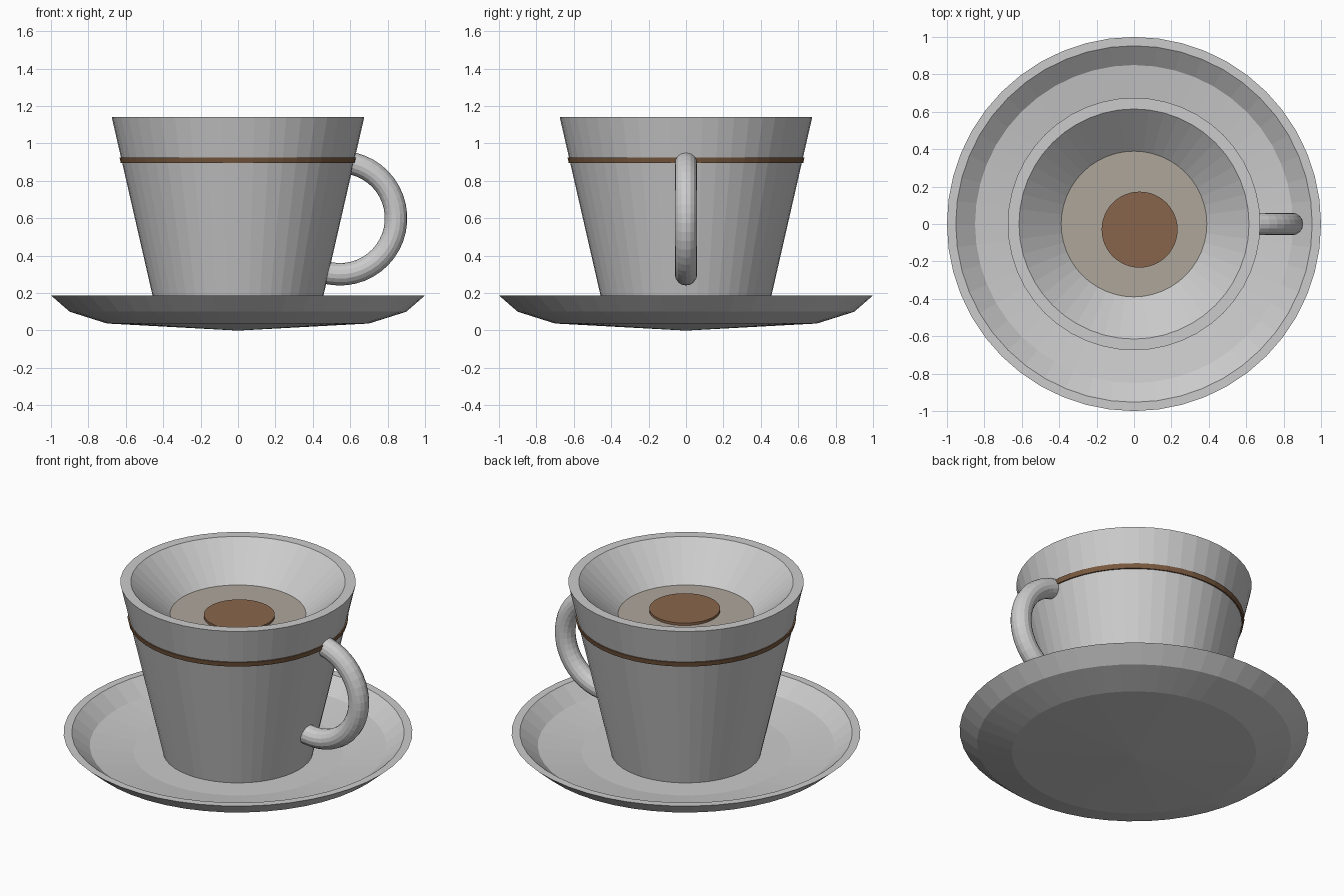
import bpy
import bmesh
from math import cos, sin, pi, radians

if "Cube" in bpy.data.objects:
    bpy.data.objects.remove(bpy.data.objects["Cube"])

SIDES = 48


def material(name, color):
    mat = bpy.data.materials.new(name)
    mat.diffuse_color = (*color, 1)
    mat.use_nodes = True
    mat.node_tree.nodes["Principled BSDF"].inputs["Base Color"].default_value = mat.diffuse_color
    return mat


def finish(name, bm, mat=None):
    bmesh.ops.recalc_face_normals(bm, faces=bm.faces)
    mesh = bpy.data.meshes.new(name)
    bm.to_mesh(mesh)
    bm.free()
    ob = bpy.data.objects.new(name, mesh)
    bpy.context.collection.objects.link(ob)
    if mat:
        mesh.materials.append(mat)
    return ob


def skin(bm, rings, closed=False):
    """Join neighbouring rings with quads; cap the ends unless closed."""
    n = len(rings[0])
    last = len(rings) if closed else len(rings) - 1
    for i in range(last):
        a, b = rings[i], rings[(i + 1) % len(rings)]
        for k in range(n):
            j = (k + 1) % n
            bm.faces.new((a[k], a[j], b[j], b[k]))
    if not closed:
        bm.faces.new(rings[0])
        bm.faces.new(rings[-1])


def lathe(name, profile, mat=None, center=(0, 0), closed=False):
    """Turn an (r, z) profile around a vertical axis."""
    bm = bmesh.new()
    rings = [[bm.verts.new((center[0] + r * cos(2 * pi * k / SIDES),
                            center[1] + r * sin(2 * pi * k / SIDES), z))
              for k in range(SIDES)] for r, z in profile]
    skin(bm, rings, closed)
    return finish(name, bm, mat)


def arc_tube(name, cx, cz, major, minor, start, end, steps=24, sides=16):
    """Round tube following an arc in the xz plane."""
    bm = bmesh.new()
    rings = []
    for i in range(steps + 1):
        a = radians(start + (end - start) * i / steps)
        ring = []
        for k in range(sides):
            t = 2 * pi * k / sides
            r = major + minor * cos(t)
            ring.append(bm.verts.new((cx + r * cos(a), minor * sin(t), cz + r * sin(a))))
        rings.append(ring)
    skin(bm, rings)
    return finish(name, bm)


cream = material("cream", (0.42, 0.38, 0.33))
brown = material("brown", (0.25, 0.13, 0.07))
band_brown = material("band_brown", (0.19, 0.10, 0.05))

# Saucer with a shallow dished floor and flat rim
lathe("saucer", [(0.015, 0.0), (0.70, 0.037), (0.90, 0.10), (1.0, 0.187),
                 (0.953, 0.187), (0.85, 0.105), (0.60, 0.068), (0.015, 0.06)])

# Tapered cup with a sloping inner wall
lathe("cup", [(0.40, 0.066), (0.43, 0.068), (0.675, 1.14), (0.615, 1.14),
              (0.375, 0.925)])

# Drink surface and the darker round patch on it
lathe("drink", [(0.38, 0.925), (0.392, 0.938)], cream)
lathe("drink_patch", [(0.203, 0.93), (0.203, 0.953)], brown, (0.03, -0.03))

# Painted band around the cup
lathe("band", [(0.61, 0.895), (0.627, 0.895), (0.633, 0.924), (0.61, 0.924)],
      band_brown, closed=True)

# Handle on the right side
arc_tube("handle", 0.545, 0.60, 0.30, 0.06, -108, 84)
